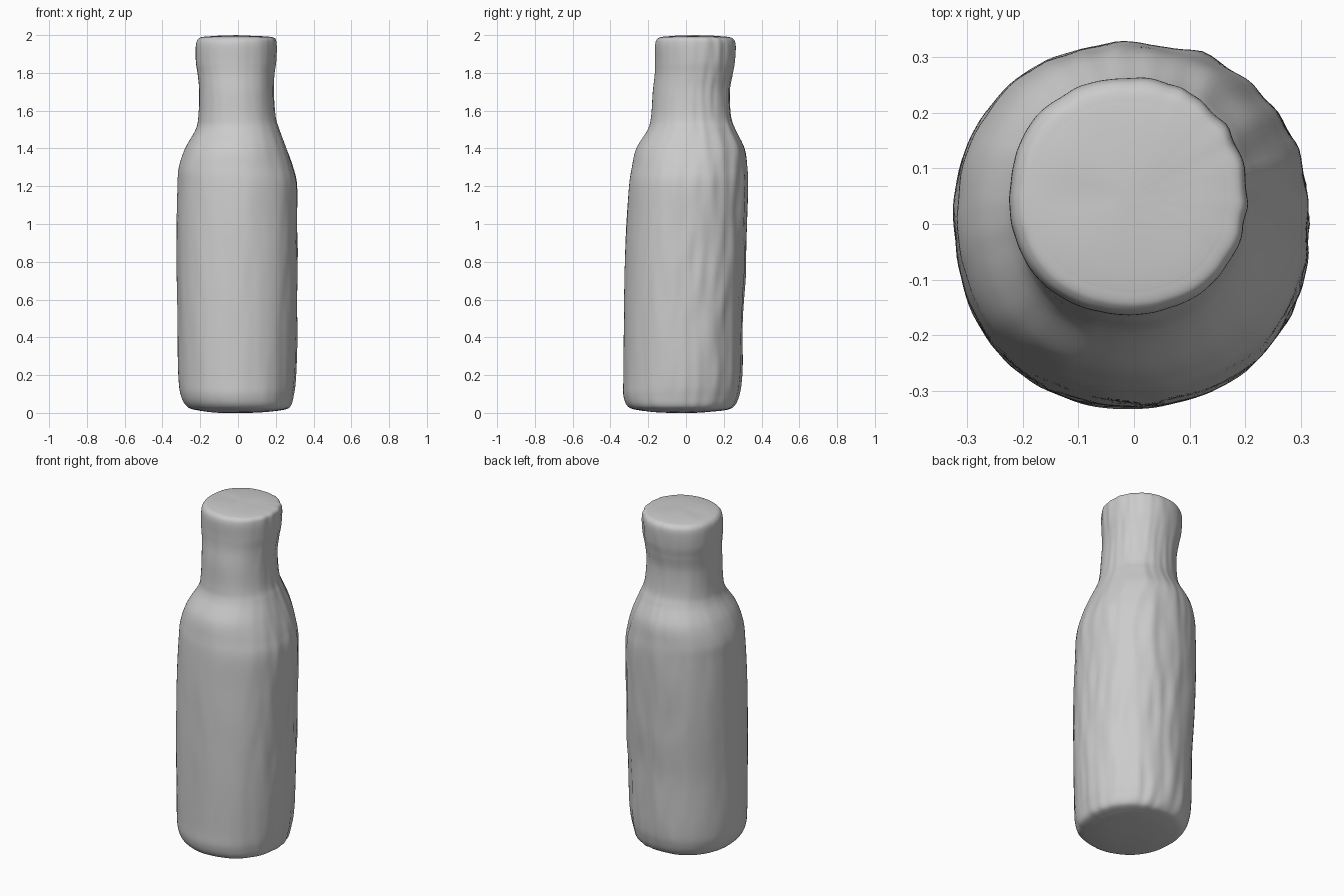
import bpy
import bmesh
from math import cos, sin, pi
from mathutils import Vector, noise

cube = bpy.data.objects.get("Cube")
if cube:
    bpy.data.objects.remove(cube)

SIDES = 128
STEPS = 10

# Clay material
clay = bpy.data.materials.new("Grey clay")
clay.use_nodes = True
grey = (0.6, 0.6, 0.6, 1)
clay.diffuse_color = grey
clay.node_tree.nodes["Principled BSDF"].inputs["Base Color"].default_value = grey

# Leaning profile: height, then left/right and front/back limits
profile = [
    (0.012, -0.21, 0.22, -0.24, 0.20),
    (0.03, -0.27, 0.275, -0.305, 0.255),
    (0.09, -0.307, 0.295, -0.334, 0.285),
    (0.20, -0.32, 0.307, -0.335, 0.298),
    (0.50, -0.324, 0.316, -0.333, 0.302),
    (0.75, -0.328, 0.320, -0.328, 0.318),
    (1.00, -0.329, 0.320, -0.319, 0.327),
    (1.20, -0.324, 0.318, -0.306, 0.330),
    (1.30, -0.317, 0.297, -0.290, 0.325),
    (1.40, -0.283, 0.262, -0.266, 0.312),
    (1.50, -0.226, 0.222, -0.206, 0.265),
    (1.57, -0.211, 0.200, -0.188, 0.242),
    (1.70, -0.208, 0.190, -0.178, 0.235),
    (1.79, -0.216, 0.194, -0.167, 0.248),
    (1.86, -0.226, 0.203, -0.165, 0.260),
    (1.95, -0.226, 0.206, -0.165, 0.264),
    (1.983, -0.210, 0.197, -0.150, 0.248),
    (1.992, -0.180, 0.165, -0.120, 0.215),
]


def spline(a, b, c, d, t):
    """Smooth curve from b to c."""
    return b + 0.5 * t * (c - a + t * (2 * a - 5 * b + 4 * c - d
                                       + t * (3 * (b - c) + d - a)))


def smooth_sections():
    pts = [profile[0]] + profile + [profile[-1]]
    for i in range(len(profile) - 1):
        for s in range(STEPS):
            yield [spline(*v, s / STEPS) for v in zip(*pts[i:i + 4])]
    yield list(profile[-1])


def roughness(angle, z):
    """Hand-worked dents, strongest on the left and back."""
    side = max(0, cos(angle - pi / 4))
    p = Vector((cos(angle) * 4, sin(angle) * 4, z * 2.6))
    fine = noise.noise(p * 1.6 + Vector((0, 0, 5)))
    broad = noise.noise(p * 0.6)
    return (0.002 + 0.006 * side) * fine + 0.004 * broad


# Bottle body and neck, lofted from rings
bm = bmesh.new()
rings = []
for z, x0, x1, y0, y1 in smooth_sections():
    ring = []
    for k in range(SIDES):
        a = 2 * pi * k / SIDES
        swell = 1 - 0.012 * cos(4 * a) + roughness(a, z)/0.3
        ring.append(bm.verts.new(((x0 + x1) / 2 + (x1 - x0) / 2 * cos(a) * swell,
                                  (y0 + y1) / 2 + (y1 - y0) / 2 * sin(a) * swell, z)))
    rings.append(ring)
for low, high in zip(rings, rings[1:]):
    for k in range(SIDES):
        n = (k + 1) % SIDES
        bm.faces.new((low[k], low[n], high[n], high[k]))


def close_end(ring, z_mid, flip):
    """Gently domed end, with concentric rings to a centre point."""
    centre = sum((v.co for v in ring), Vector()) / SIDES
    centre.z = z_mid
    outer = ring
    for f in (0.75, 0.5, 0.25, 0):
        if f:
            inner = []
            for v in ring:
                co = centre.lerp(v.co, f)
                co.z = z_mid + (v.co.z - z_mid) * f * f
                co.z += 0.003 * noise.noise(Vector((co.x * 5, co.y * 12, z_mid))) - 0.001
                inner.append(bm.verts.new(co))
        else:
            inner = [bm.verts.new(centre)] * SIDES
        for k in range(SIDES):
            n = (k + 1) % SIDES
            loop = [outer[k], outer[n], inner[n]]
            if f:
                loop.append(inner[k])
            bm.faces.new(loop[::-1] if flip else loop)
        outer = inner


close_end(rings[-1], 2.0, False)
close_end(rings[0], 0.0, True)
mesh = bpy.data.meshes.new("bottle")
bm.to_mesh(mesh)
bm.free()
bottle = bpy.data.objects.new("bottle", mesh)
bpy.context.collection.objects.link(bottle)
mesh.materials.append(clay)
for poly in mesh.polygons:
    poly.use_smooth = True
